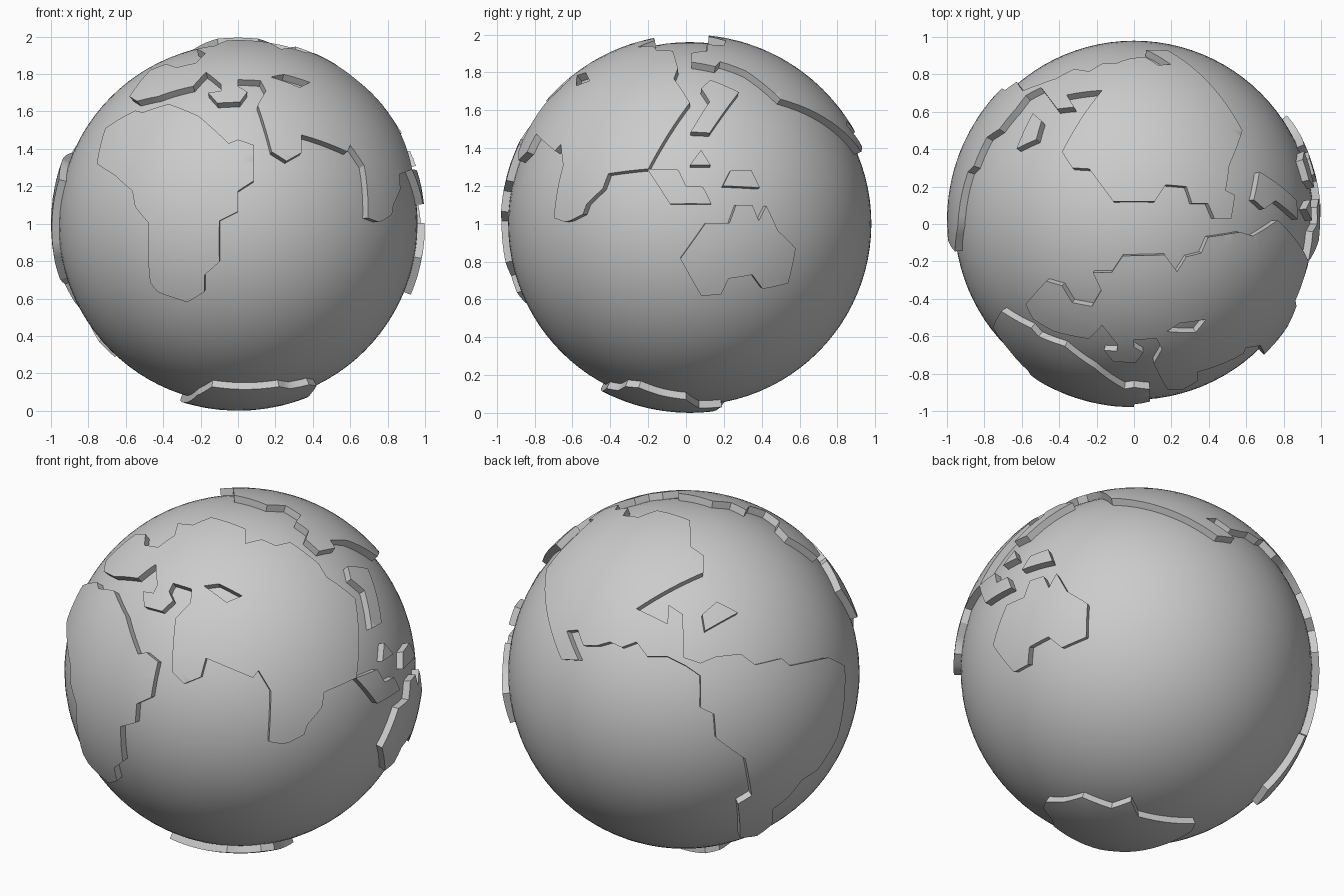
import bpy, bmesh, math
from mathutils import Vector
from mathutils.geometry import delaunay_2d_cdt

if "Cube" in bpy.data.objects:
    bpy.data.objects.remove(bpy.data.objects["Cube"])

CENTER = Vector((0, 0.02, 1.0))
SEA, LAND, ROOT = 0.96, 1.0, 0.945


def seen(az, el, cu, cv, pts):
    """Unit directions of points drawn on the globe as seen from azimuth/elevation."""
    a, e = math.radians(az), math.radians(el)
    right = Vector((math.cos(a), math.sin(a), 0))
    h = Vector((math.sin(a), -math.cos(a), 0))
    up = Vector((0, 0, math.cos(e))) - h * math.sin(e)
    to = Vector((0, 0, math.sin(e))) + h * math.cos(e)
    out = []
    for u, v in pts:
        u, v = u - cu, v - cv
        w = math.sqrt(max(0.0, 1 - u * u - v * v))
        out.append((right * u + up * v + to * w).normalized())
    return out


def front(*p): return seen(0, 0, 0, 1, p)
def side(*p): return seen(90, 0, 0.02, 1, p)
def top(*p): return seen(0, 90, 0, 0.02, p)
def below(*p): return seen(0, -90, 0, 0, p)
def back_left(*p): return seen(215, 25, 0, 0, p)


# evenly spread directions used to keep land tops curved
GOLD = math.pi * (3 - math.sqrt(5))
SPREAD = []
for i in range(3000):
    z = 1 - (2 * i + 1) / 3000
    r = math.sqrt(1 - z * z)
    SPREAD.append(Vector((r * math.cos(GOLD * i), r * math.sin(GOLD * i), z)))


def inside(p, segs):
    odd = False
    for a, b in segs:
        if (a.y > p.y) != (b.y > p.y):
            if p.x < a.x + (p.y - a.y) * (b.x - a.x) / (b.y - a.y):
                odd = not odd
    return odd


def slab(name, *loops):
    """Raised curved plate with radial walls, bounded by the given loops."""
    axis = sum(loops[0], Vector()).normalized()
    ex = axis.orthogonal().normalized()
    ey = axis.cross(ex)

    def flat(d):
        k = 1 / (1 + d.dot(axis))
        return Vector((d.dot(ex) * k, d.dot(ey) * k))

    def lift(p):
        q = p.length_squared
        return (ex * (2 * p.x) + ey * (2 * p.y) + axis * (1 - q)) / (1 + q)

    pts, edges = [], []
    for loop in loops:
        start = len(pts)
        for a, b in zip(loop, loop[1:] + loop[:1]):
            n = max(1, math.ceil(a.angle(b) / 0.06))
            pts += [flat(a.slerp(b, t / n)) for t in range(n)]
        n = len(pts) - start
        edges += [(start + k, start + (k + 1) % n) for k in range(n)]
    segs = [(pts[a], pts[b]) for a, b in edges]
    for d in SPREAD:
        if d.dot(axis) > -0.6:
            p = flat(d)
            if inside(p, segs):
                pts.append(p)
    res = delaunay_2d_cdt(pts, edges, [], 0, 1e-6)
    verts, tris = res[0], res[2]

    bm = bmesh.new()
    vs = [bm.verts.new(lift(v) * LAND) for v in verts]
    for t in tris:
        c = (verts[t[0]] + verts[t[1]] + verts[t[2]]) / 3
        if inside(c, segs):
            bm.faces.new([vs[k] for k in t])
    bmesh.ops.delete(bm, geom=[v for v in bm.verts if not v.link_faces], context='VERTS')
    rim = [e for e in bm.edges if e.is_boundary]
    ext = bmesh.ops.extrude_edge_only(bm, edges=rim)
    for g in ext["geom"]:
        if isinstance(g, bmesh.types.BMVert):
            g.co = g.co.normalized() * ROOT
    bmesh.ops.recalc_face_normals(bm, faces=bm.faces[:])
    bm.normal_update()
    if sum(f.normal.dot(f.calc_center_median()) * f.calc_area() for f in bm.faces) < 0:
        bmesh.ops.reverse_faces(bm, faces=bm.faces[:])
    me = bpy.data.meshes.new(name)
    bm.to_mesh(me)
    bm.free()
    ob = bpy.data.objects.new(name, me)
    ob.location = CENTER
    bpy.context.collection.objects.link(ob)
    smooth(ob)


def smooth(ob):
    bpy.ops.object.select_all(action='DESELECT')
    ob.select_set(True)
    bpy.context.view_layer.objects.active = ob
    bpy.ops.object.shade_smooth_by_angle(angle=math.radians(30))


# ocean ball
bpy.ops.mesh.primitive_uv_sphere_add(segments=96, ring_count=48, radius=SEA, location=CENTER)
bpy.context.object.name = "ocean"
smooth(bpy.context.object)

# southern continent on the front
slab("africa", front(
    (-.71, 1.51), (-.55, 1.605), (-.51, 1.595), (-.37, 1.64), (-.21, 1.575), (-.05, 1.43),
    (0, 1.45), (.085, 1.42), (.085, 1.23), (0, 1.175), (0, 1.065), (-.1, 1.015), (-.1, .795),
    (-.18, .725), (-.18, .635), (-.27, .58), (-.43, .635), (-.47, .685), (-.48, 1.005),
    (-.55, 1.09), (-.565, 1.175), (-.66, 1.26), (-.755, 1.32)))

# large northern continent with an inland sea
south_coast = front(
    (-.58, 1.68), (-.54, 1.655), (-.43, 1.68), (-.24, 1.735), (-.17, 1.81), (-.09, 1.745),
    (-.09, 1.71), (-.16, 1.70), (-.11, 1.645), (.01, 1.65), (.05, 1.705), (0, 1.735),
    (0, 1.77), (.12, 1.765), (.15, 1.71), (.105, 1.635), (.18, 1.385), (.26, 1.335),
    (.34, 1.38), (.34, 1.475), (.585, 1.385), (.60, 1.42), (.675, 1.31), (.695, 1.03), (.75, 1.01))
east_coast = side(
    (-.615, 1.015), (-.545, 1.05), (-.525, 1.105), (-.44, 1.185), (-.41, 1.265),
    (-.2, 1.29), (.02, 1.64))
north_coast = top(
    (.636, -.064), (.567, -.043), (.396, -.07), (.36, -.155), (.28, -.175), (.23, -.255),
    (.165, -.165), (-.06, -.17), (-.12, -.26), (-.22, -.26), (-.175, -.355), (-.225, -.44),
    (-.33, -.42), (-.385, -.33), (-.47, -.305))
inland_sea = top((.175, -.575), (.245, -.53), (.385, -.51), (.33, -.58))
slab("eurasia", south_coast + east_coast + north_coast, inland_sea)

# twin western continents
arctic_coast = top(
    (-.17, .715), (-.385, .385), (-.33, .30), (-.24, .295), (-.11, .12), (.11, .12), (.17, .21),
    (.28, .2), (.31, .11), (.395, .11), (.43, .03), (.52, .03), (.54, .155), (.49, .18),
    (.51, .315), (.58, .5))
west_coast = back_left(
    (-.67, .075), (-.575, .07), (-.64, .23), (-.58, .235), (-.55, .15), (-.475, .15),
    (-.405, .17), (-.34, .14), (-.26, .17), (-.20, .09), (-.09, .09), (.01, .04), (.09, -.015),
    (.09, -.19), (.165, -.225), (.175, -.355), (.335, -.47), (.37, -.67), (.295, -.715))
atlantic_coast = back_left(
    (.305, -.90), (.40, -.89), (.48, -.83), (.485, -.745), (.57, -.68), (.645, -.585),
    (.73, -.53), (.84, -.35), (.88, -.10), (.88, .04), (.79, .085), (.58, .04), (.535, .08),
    (.39, .045), (.31, .105), (.175, .09), (.09, .055), (0, .085))
gulf_coast = top((-.41, .615), (-.32, .625), (-.36, .69))
slab("americas", arctic_coast + west_coast + atlantic_coast + gulf_coast)

# island continent on the right
slab("australia", side(
    (-.03, .815), (.105, 1.005), (.23, 1.005), (.265, 1.1), (.35, 1.1), (.385, 1.015),
    (.425, 1.095), (.485, .965), (.58, .87), (.54, .685), (.405, .655), (.35, .73),
    (.225, .71), (.185, .625), (.08, .62)))

# polar continent underneath (v is -y here)
slab("antarctica", below(
    (-.14, .47), (.22, .44), (.28, .38), (.38, .34), (.42, .27), (.39, .15), (.37, .02),
    (.22, -.05), (.18, -.17), (.07, -.1), (-.09, -.14), (-.27, -.18), (-.31, -.1), (-.22, .33)))

# islands
slab("north_east_island", side((.025, 1.485), (.125, 1.645), (.08, 1.715), (.13, 1.76),
                               (.28, 1.695), (.125, 1.48)))
slab("small_island", side((.02, 1.31), (.08, 1.39), (.13, 1.31)))
slab("east_island", side((.195, 1.2), (.235, 1.28), (.345, 1.285), (.39, 1.19)))
slab("south_east_island", side((-.205, 1.29), (-.04, 1.285), (0, 1.2), (.09, 1.195),
                               (.135, 1.105), (-.085, 1.105), (-.14, 1.19)))
slab("west_island", back_left((.10, .32), (.18, .39), (.295, .33), (.115, .23)))
